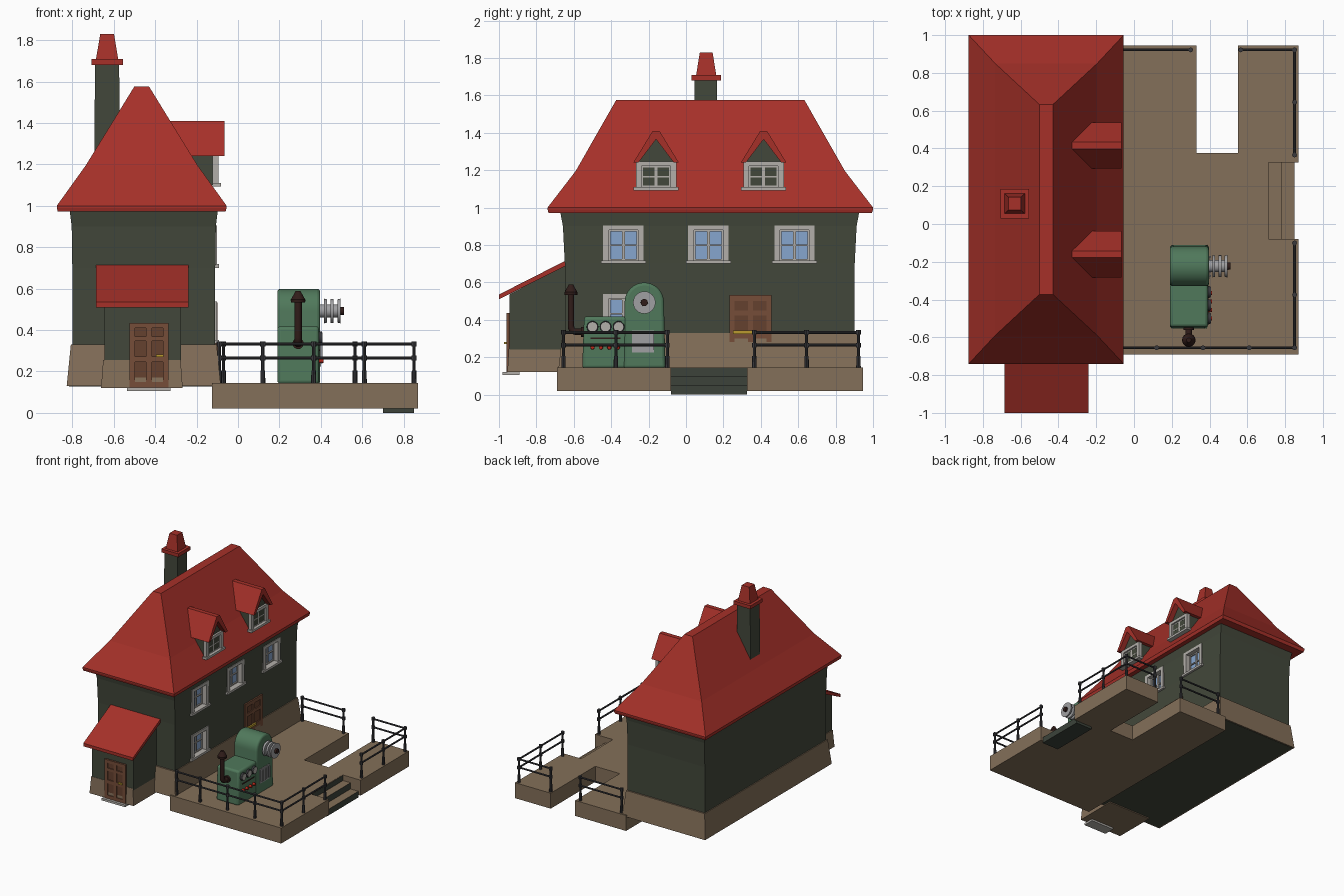
import bpy, bmesh, math
from mathutils import Matrix, Vector

if "Cube" in bpy.data.objects:
    bpy.data.objects.remove(bpy.data.objects["Cube"])


def mat(name, r, g, b):
    m = bpy.data.materials.new(name)
    m.diffuse_color = (r, g, b, 1)
    m.use_nodes = True
    m.node_tree.nodes["Principled BSDF"].inputs["Base Color"].default_value = m.diffuse_color
    return m


RED = mat("roof_red", 0.38, 0.03, 0.022)
GREEN = mat("wall_green", 0.055, 0.064, 0.043)
STONE = mat("stone_tan", 0.23, 0.16, 0.10)
WOOD = mat("door_wood", 0.18, 0.075, 0.04)
DARKWOOD = mat("door_panel", 0.13, 0.052, 0.028)
FRAME = mat("window_frame", 0.45, 0.43, 0.40)
GLASS = mat("glass", 0.24, 0.38, 0.62)
IRON = mat("iron", 0.04, 0.04, 0.045)
STEP = mat("step_green", 0.045, 0.055, 0.042)
PAINT = mat("machine_green", 0.08, 0.19, 0.105)
STEEL = mat("steel", 0.35, 0.35, 0.36)
RUST = mat("pipe_brown", 0.03, 0.012, 0.01)
BUTTON = mat("button_red", 0.5, 0.02, 0.01)
BRASS = mat("brass", 0.5, 0.33, 0.03)


def finish(name, bm, m, M=None):
    bmesh.ops.recalc_face_normals(bm, faces=bm.faces)
    if M:
        bmesh.ops.transform(bm, matrix=M, verts=bm.verts)
    me = bpy.data.meshes.new(name)
    bm.to_mesh(me)
    bm.free()
    me.materials.append(m)
    ob = bpy.data.objects.new(name, me)
    bpy.context.collection.objects.link(ob)
    return ob


def boxes(name, m, lst, M=None):
    bm = bmesh.new()
    for x0, x1, y0, y1, z0, z1 in lst:
        T = Matrix.Translation(((x0 + x1) / 2, (y0 + y1) / 2, (z0 + z1) / 2))
        bmesh.ops.create_cube(bm, size=1, matrix=T @ Matrix.Diagonal((x1 - x0, y1 - y0, z1 - z0, 1)))
    return finish(name, bm, m, M)


def loft(name, m, cx, cy, rings):
    """Stack of rectangles: (half x, half y, z)."""
    bm = bmesh.new()
    vs = [[bm.verts.new((cx + i * hx, cy + j * hy, z)) for i, j in ((-1, -1), (1, -1), (1, 1), (-1, 1))]
          for hx, hy, z in rings]
    for a, b in zip(vs, vs[1:]):
        for k in range(4):
            bm.faces.new((a[k], a[(k + 1) % 4], b[(k + 1) % 4], b[k]))
    bm.faces.new(vs[0])
    bm.faces.new(vs[-1])
    return finish(name, bm, m)


def prism(name, m, pts, a, b, axis="x"):
    bm = bmesh.new()
    P = (lambda p: (a, p[0], p[1])) if axis == "x" else (lambda p: (p[0], p[1], a))
    f = bm.faces.new([bm.verts.new(P(p)) for p in pts])
    r = bmesh.ops.extrude_face_region(bm, geom=[f])
    d = Vector((b - a, 0, 0)) if axis == "x" else Vector((0, 0, b - a))
    bmesh.ops.translate(bm, vec=d, verts=[v for v in r["geom"] if isinstance(v, bmesh.types.BMVert)])
    return finish(name, bm, m)


def smooth(ob):
    bpy.ops.object.select_all(action="DESELECT")
    ob.select_set(True)
    bpy.context.view_layer.objects.active = ob
    bpy.ops.object.shade_smooth_by_angle()


def rods(name, m, lst, seg=12):
    """Cones / cylinders: (start, end, start radius, end radius)."""
    bm = bmesh.new()
    for p, q, r1, r2 in lst:
        p, q = Vector(p), Vector(q)
        M = Matrix.Translation((p + q) / 2) @ (q - p).to_track_quat("Z", "Y").to_matrix().to_4x4()
        bmesh.ops.create_cone(bm, cap_ends=True, segments=seg, radius1=r1, radius2=r2,
                              depth=(q - p).length, matrix=M)
    ob = finish(name, bm, m)
    smooth(ob)
    return ob


# house body
CX, CY = -0.455, 0.127
walls = loft("house_walls", GREEN, CX, CY, [(.345, .775, .32), (.345, .775, .7), (.348, .785, .9), (.358, .8, .98)])
loft("house_stone_base", STONE, CX, CY, [(.372, .81, .13), (.352, .787, .33)])
loft("house_underside", GREEN, CX, CY, [(.36, .8, .128), (.36, .8, .14)])
loft("house_roof", RED, -.465, .13, [(.405, .865, .972), (.41, .87, .99), (.41, .87, 1.0), (.27, .72, 1.195), (.036, .503, 1.575)])

# chimney
loft("chimney", GREEN, -.632, .105, [(.063, .063, 1.15), (.058, .06, 1.69)])
loft("chimney_slab", RED, -.632, .108, [(.076, .078, 1.68), (.076, .078, 1.708)])
loft("chimney_cap", RED, -.632, .108, [(.055, .055, 1.7), (.033, .034, 1.83)])


# windows (facing +x)
def window(name, x, y, z0, z1, hw, deep):
    j = .03
    a, b = y - hw, y + hw
    zb = z0 + .018
    boxes(name + "_frame", FRAME, [(x - deep, x + .007, a, a + j, zb, z1), (x - deep, x + .007, b - j, b, zb, z1),
                                   (x - deep, x + .007, a, b, z1 - j * .8, z1),
                                   (x - deep, x + .017, a - .012, b + .012, z0, zb)])
    g0, g1 = a + j, b - j
    zt, zm, xs = z1 - j * .8, (zb + z1 - j * .8) / 2, x - deep + .005
    boxes(name + "_glass", GLASS, [(xs - .004, xs, g0, g1, zb, zt)])
    s, t = xs + .01, .008
    boxes(name + "_sash", FRAME, [(xs, s, g0, g0 + t, zb, zt), (xs, s, g1 - t, g1, zb, zt), (xs, s, y - t, y + t, zb, zt),
                                  (xs, s, g0, g1, zb, zb + t), (xs, s, g0, g1, zt - t, zt),
                                  (xs, s, g0, g1, zm - t / 2, zm + t / 2)])


WINS = [(-.335, .70, .905), (.12, .70, .905), (.58, .70, .905), (-.335, .335, .537)]
cut = boxes("window_cutter", GREEN, [(-.155, 0, y - .10, y + .10, a + .006, b - .006) for y, a, b in WINS])
mod = walls.modifiers.new("openings", "BOOLEAN")
mod.operation, mod.solver, mod.object = "DIFFERENCE", "EXACT", cut
bpy.context.view_layer.objects.active = walls
bpy.ops.object.modifier_apply(modifier=mod.name)
bpy.data.objects.remove(cut)
for i, (y, a, b) in enumerate(WINS):
    window(f"window_{i}", -.109, y, a, b, .108, .043)

# dormers
for i, y in enumerate((-.16, .415)):
    prism(f"dormer_{i}_body", GREEN, [(y - .09, 1.1), (y + .09, 1.1), (y + .09, 1.25), (y, 1.375), (y - .09, 1.25)], -.36, -.108)
    prism(f"dormer_{i}_roof", RED, [(y - .122, 1.24), (y - .095, 1.24), (y, 1.365), (y + .095, 1.24), (y + .122, 1.24),
                                    (y + .018, 1.41), (y - .018, 1.41)], -.35, -.065)
    window(f"dormer_{i}_window", -.1, y, 1.092, 1.245, .108, .022)


# panelled doors, built facing +x then placed
def door(name, M, w, h):
    boxes(name + "_panels", DARKWOOD, [(-.03, 0, -w, w, 0, h)], M)
    s = .028
    bars = [(0, .008, a, b, 0, h) for a, b in ((-w, -w + s), (-s / 2, s / 2), (w - s, w))]
    bars += [(0, .008, -w, w, a * h, b * h) for a, b in ((0, .1), (.4, .49), (.72, .79), (.92, 1))]
    boxes(name + "_frame", WOOD, bars, M)


door("side_door", Matrix.Translation((-.106, .345, .145)), .113, .387)
boxes("side_door_handle", BRASS, [(-.098, -.085, .25, .36, .325, .342)])
door("porch_door", Matrix.Translation((-.43, -.952, .118)) @ Matrix.Rotation(-math.pi / 2, 4, "Z"), .095, .317)
boxes("porch_door_handle", BRASS, [(-.395, -.36, -.972, -.96, .27, .282)])

# porch lean-to
prism("porch_walls", GREEN, [(-.945, .24), (-.62, .24), (-.62, .705), (-.945, .535)], -.645, -.275)
loft("porch_stone_base", STONE, -.464, -.78, [(.197, .175, .12), (.187, .167, .255)])
prism("porch_roof", RED, [(-1, .51), (-.64, .69), (-.64, .718), (-1, .535)], -.685, -.24)
boxes("porch_step", FRAME, [(-.535, -.325, -.98, -.89, .105, .122)])

# platform with dock notch and stair gap
prism("platform", STONE, [(-.125, -.69), (.87, -.69), (.87, -.08), (.71, -.08), (.71, .325), (.87, .325), (.87, .945),
                          (.55, .945), (.55, .375), (.33, .375), (.33, .945), (-.125, .945)], .02, .145, "z")
stairs = boxes("platform_stairs", STEP, [(.70, .85, -.08, .325, 0, .05), (.70, .78, -.08, .325, 0, .1),
                                         (.70, .713, -.08, .325, 0, .143)])
stairs.data.materials.append(STONE)
for p in stairs.data.polygons:
    if p.normal.z > .9:
        p.material_index = 1

# railings
RUNS = [[(-.09, -.655), (.12, -.655), (.365, -.655), (.61, -.655), (.85, -.655)],
        [(.85, -.655), (.85, -.375), (.85, -.1)],
        [(.85, .365), (.85, .645), (.85, .922), (.565, .922)],
        [(.3, .922), (-.07, .922)]]
for i, run in enumerate(RUNS):
    parts = []
    for x, y in run:
        parts += [((x, y, .14), (x, y, .335), .008, .008), ((x, y, .14), (x, y, .205), .012, .011)]
        parts += [((x, y, h - .012), (x, y, h + .012), .013, .013) for h in (.265, .332)]
    for p, q in zip(run, run[1:]):
        parts += [((*p, h), (*q, h), .007, .007) for h in (.265, .332)]
    rods(f"railing_{i}", IRON, parts, 8)

# machine body
arc = [(-.223 + .105 * math.cos(t * math.pi / 16), .494 + .105 * math.sin(t * math.pi / 16)) for t in range(17)]
col = prism("machine_column", PAINT, [(-.335, .14), (-.11, .14)] + arc, .19, .397)
low = prism("machine_console", PAINT, [(-.555, .14), (-.3, .14), (-.3, .418), (-.545, .418)], .19, .391)
for o in (col, low):
    b = o.modifiers.new("bevel", "BEVEL")
    b.width, b.segments, b.limit_method, b.angle_limit = .016, 3, "ANGLE", math.radians(40)
    smooth(o)

# pulley
Y, Z = -.223, .492
rods("pulley_wheels", STEEL, [((a, Y, Z), (c, Y, Z), r, s) for a, c, r, s in (
    (.39, .495, .032, .032), (.415, .43, .06, .056), (.447, .462, .058, .058), (.48, .495, .056, .06))], 24)
rods("pulley_axle", RUST, [((.39, Y, Z), (.512, Y, Z), .021, .019)], 16)

# console gauges, buttons, vent
gy = (-.5, -.43, -.36)
rods("gauge_rims", IRON, [((.385, y, .362), (.405, y, .362), .032, .03) for y in gy], 20)
rods("gauge_faces", FRAME, [((.385, y, .362), (.408, y, .362), .025, .025) for y in gy], 20)
by = (-.5, -.455, -.41, -.365)
rods("red_buttons", BUTTON, [((.385, y, .252), (.412, y, .252), .012, .01) for y in by])
boxes("console_slot", RUST, [(.385, .395, -.51, -.35, .298, .306)])
boxes("vent_plate", STEEL, [(.39, .401, -.29, -.17, .225, .342)])
boxes("vent_slats", STEEL, [(.395, .408, -.278 + k * .02, -.27 + k * .02, .238, .33) for k in range(6)])

# exhaust pipe
cu = bpy.data.curves.new("exhaust_pipe", "CURVE")
cu.dimensions, cu.bevel_depth, cu.bevel_resolution, cu.use_fill_caps = "3D", .018, 3, True
sp = cu.splines.new("POLY")
path = [(-.53, .335)] + [(-.585 - .03 * math.sin(t), .365 - .03 * math.cos(t)) for t in (0, .4, .8, 1.2, 1.571)] + [(-.615, .55)]
sp.points.add(len(path) - 1)
for p, (y, z) in zip(sp.points, path):
    p.co = (.29, y, z, 1)
cu.materials.append(RUST)
bpy.context.collection.objects.link(bpy.data.objects.new("exhaust_pipe", cu))
rods("exhaust_cap", RUST, [((.29, -.615, .532), (.29, -.615, .548), .034, .036), ((.29, -.615, .548), (.29, -.615, .588), .034, .012),
                           ((.29, -.562, .335), (.29, -.54, .335), .027, .027)], 16)
